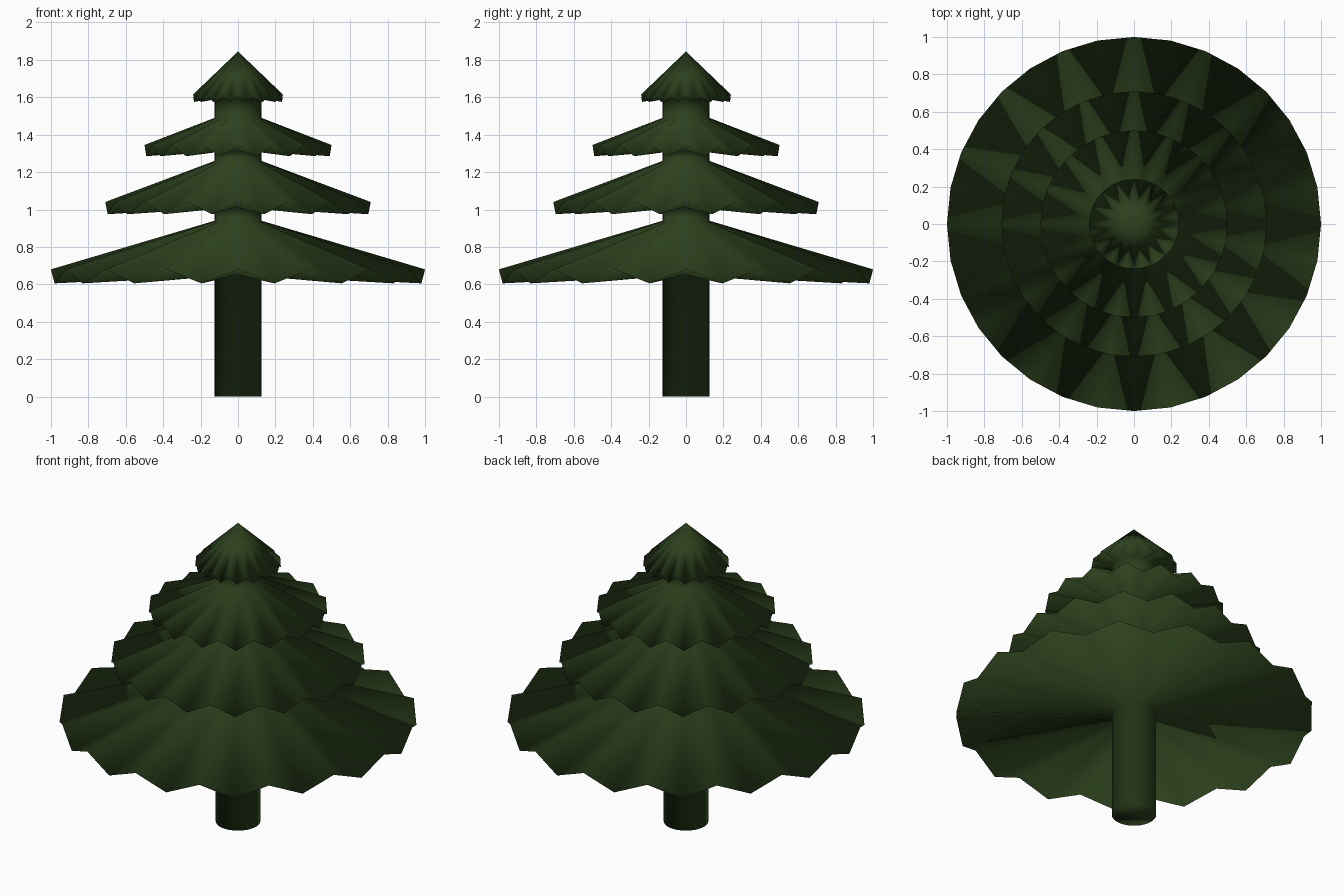
import bpy, bmesh
from math import cos, sin, pi

if "Cube" in bpy.data.objects:
    bpy.data.objects.remove(bpy.data.objects["Cube"])

SIDES = 32
TRUNK = 0.125
# tiers: underside height at trunk, rim radius, rim low, rim high, top height at trunk
TIERS = [(0.65, 1.00, 0.605, 0.68, 0.94),
         (1.01, 0.71, 0.975, 1.04, 1.26),
         (1.315, 0.50, 1.285, 1.345, 1.49),
         (1.595, 0.24, 1.575, 1.615, None)]

bm = bmesh.new()


def ring(r, z_even, z_odd=None):
    z_odd = z_even if z_odd is None else z_odd
    return [bm.verts.new((r * cos(2 * pi * i / SIDES), r * sin(2 * pi * i / SIDES),
                          z_odd if i % 2 else z_even)) for i in range(SIDES)]


# trunk foot, then each tier as underside ring, zigzag rim and top ring
rings = [ring(TRUNK, 0)]
for under, radius, low, high, top in TIERS:
    rings.append(ring(TRUNK, under))
    rings.append(ring(radius, high, low))
    if top:
        rings.append(ring(TRUNK, top))

# skin between rings
for a, b in zip(rings, rings[1:]):
    for i in range(SIDES):
        j = (i + 1) % SIDES
        bm.faces.new((a[i], a[j], b[j], b[i]))

# pointed crown and flat foot
tip = bm.verts.new((0, 0, 1.845))
for i in range(SIDES):
    bm.faces.new((rings[-1][i], rings[-1][(i + 1) % SIDES], tip))
bm.faces.new(rings[0][::-1])

for f in bm.faces:
    f.smooth = True
bmesh.ops.recalc_face_normals(bm, faces=bm.faces)

mesh = bpy.data.meshes.new("fir_tree")
bm.to_mesh(mesh)
bm.free()
tree = bpy.data.objects.new("fir_tree", mesh)
bpy.context.collection.objects.link(tree)

green = bpy.data.materials.new("dark_green")
green.diffuse_color = (0.025, 0.052, 0.012, 1)
green.use_nodes = True
green.node_tree.nodes["Principled BSDF"].inputs["Base Color"].default_value = green.diffuse_color
mesh.materials.append(green)
